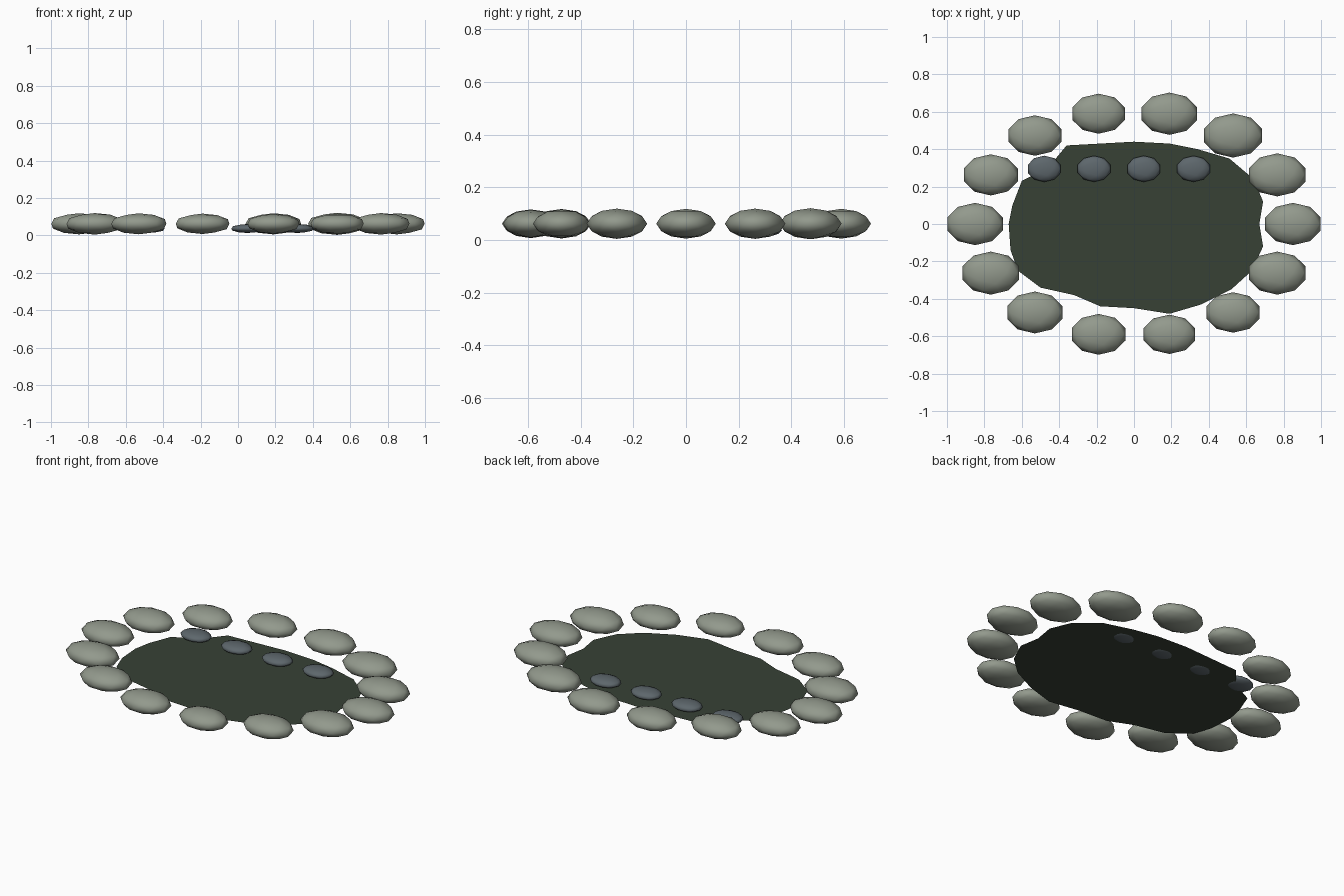
import bpy
import math

cube = bpy.data.objects.get("Cube")
if cube:
    bpy.data.objects.remove(cube, do_unlink=True)


def make_material(name, color):
    mat = bpy.data.materials.new(name)
    mat.use_nodes = True
    mat.diffuse_color = (*color, 1)
    mat.node_tree.nodes["Principled BSDF"].inputs["Base Color"].default_value = (*color, 1)
    return mat


stone_grey = make_material("stone grey", (0.29, 0.32, 0.265))
pebble_slate = make_material("pebble slate", (0.11, 0.135, 0.15))
water_green = make_material("dark green water", (0.038, 0.053, 0.036))


def add_stone(name, location, radii, material):
    """Low, smooth-shaded squashed stone."""
    bpy.ops.mesh.primitive_ico_sphere_add(subdivisions=2, radius=1, location=location)
    stone = bpy.context.object
    stone.name = name
    stone.scale = radii
    bpy.ops.object.transform_apply(location=False, rotation=False, scale=True)
    bpy.ops.object.shade_smooth()
    stone.data.materials.append(material)
    return stone


# Water surface: one flat sheet with an uneven shoreline (hundredths of a unit)
shoreline = [
    (67, 0), (69, 12), (64, 24), (51, 35), (34, 40), (19, 43),
    (0, 44), (-18, 43), (-36, 42), (-46, 30), (-60, 23), (-65, 10),
    (-67, 0), (-66, -14), (-62, -25), (-50, -34), (-32, -38), (-18, -44),
    (0, -45), (19, -48), (36, -43), (52, -35), (63, -25), (69, -12),
]
water_mesh = bpy.data.meshes.new("water_surface")
water_mesh.from_pydata([(x / 100, y / 100, 0.02) for x, y in shoreline], [],
                       [list(range(len(shoreline)))])
water_mesh.materials.append(water_green)
water = bpy.data.objects.new("water_surface", water_mesh)
bpy.context.collection.objects.link(water)

# Ring of border stones, each with its own size (thousandths of a unit)
stone_sizes = [113, 115, 118, 113, 107, 108, 110, 113, 115, 112, 109, 105, 108, 115]
for i, size in enumerate(stone_sizes):
    angle = math.tau * i / len(stone_sizes)
    depth = size / 1000
    center = (0.85 * math.cos(angle), 0.605 * math.sin(angle), 0.062)
    add_stone(f"border_stone_{i + 1}", center, (depth * 1.38, depth, depth * 0.5), stone_grey)

# Row of pebbles lying in the water
for i in range(4):
    add_stone(f"pebble_{i + 1}", (-0.48 + 0.266 * i, 0.295, 0.037),
              (0.092, 0.07, 0.024), pebble_slate)
